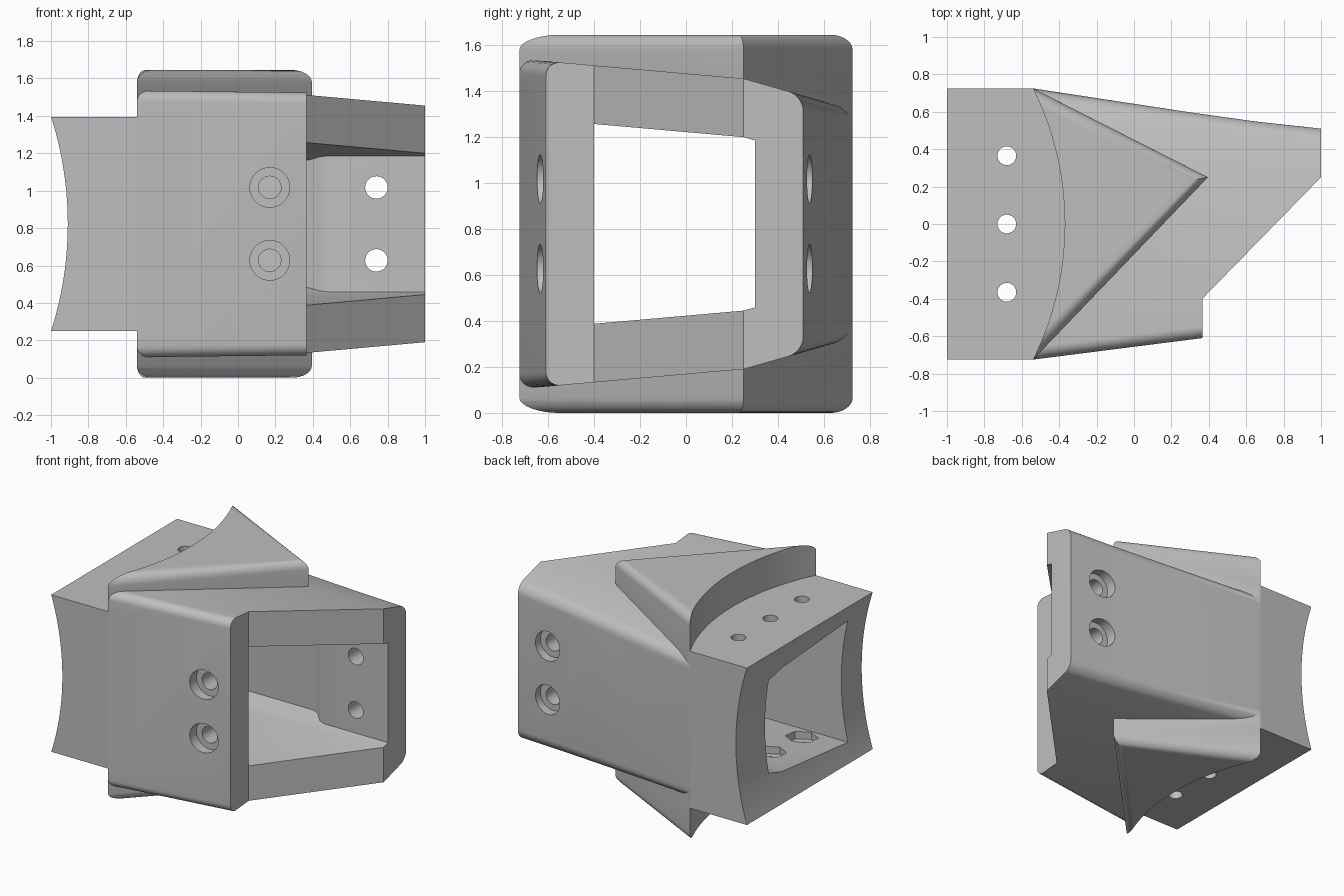
import bpy, bmesh, math
from mathutils import Matrix

if "Cube" in bpy.data.objects:
    bpy.data.objects.remove(bpy.data.objects["Cube"], do_unlink=True)

MID = 0.8225     # height of the mirror plane
WALL = 0.255     # thickness of roof and floor
CREASE = 0.25    # depth where the roof gets steeper


def roof(y):
    """Height of the sleeve roof at depth y."""
    if y < CREASE:
        return 1.455 + 0.088 * (CREASE - y)
    return 1.455 - 0.286 * (y - CREASE)


def add_object(name, bm):
    bmesh.ops.recalc_face_normals(bm, faces=bm.faces)
    mesh = bpy.data.meshes.new(name)
    bm.to_mesh(mesh)
    bm.free()
    obj = bpy.data.objects.new(name, mesh)
    bpy.context.collection.objects.link(obj)
    return obj


def prism(name, plan, top, crease=None, rounded=(), radius=0.0):
    """Plan outline with a roof height rule, mirrored about MID; chosen rim edges rounded."""
    bm = bmesh.new()
    n = len(plan)
    upper = [bm.verts.new((x, y, top(y))) for x, y in plan]
    lower = [bm.verts.new((x, y, 2 * MID - top(y))) for x, y in plan]
    for ring in (upper, lower):
        if crease:
            i, j = crease
            bm.faces.new(ring[i:j + 1])
            bm.faces.new(ring[j:] + ring[:i + 1])
        else:
            bm.faces.new(ring)
    for i in range(n):
        j = (i + 1) % n
        bm.faces.new((upper[i], upper[j], lower[j], lower[i]))
    bmesh.ops.recalc_face_normals(bm, faces=bm.faces)
    rims = [bm.edges.get((ring[i], ring[(i + 1) % n])) for ring in (upper, lower) for i in rounded]
    if rims:
        bmesh.ops.bevel(bm, geom=rims, offset=radius, offset_type='OFFSET', segments=8,
                        profile=0.5, affect='EDGES', clamp_overlap=True)
    return add_object(name, bm)


def rod(name, centre, radius, length, axis='Z', sides=48):
    bm = bmesh.new()
    bmesh.ops.create_cone(bm, cap_ends=True, segments=sides, radius1=radius,
                          radius2=radius, depth=length)
    turn = Matrix.Rotation(math.pi / 2, 4, 'X') if axis == 'Y' else Matrix()
    bmesh.ops.transform(bm, matrix=Matrix.Translation(centre) @ turn, verts=bm.verts)
    return add_object(name, bm)


def combine(target, tool, operation):
    tool.hide_render = True
    mod = target.modifiers.new("join", 'BOOLEAN')
    mod.operation, mod.solver, mod.object = operation, 'EXACT', tool
    bpy.context.view_layer.objects.active = target
    bpy.ops.object.modifier_apply(modifier=mod.name)
    bpy.data.objects.remove(tool, do_unlink=True)


# Tapered sleeve with an oblique open end
sleeve = prism("sleeve_bracket",
               [(-0.54, CREASE), (-0.54, -0.725), (0.365, -0.61), (0.365, -0.4), (1, CREASE),
                (1, 0.51), (0.65, 0.548), (0.3, 0.597), (-0.54, 0.725)],
               roof, crease=(0, 4), rounded=(1, 5, 6, 7), radius=0.065)

# Square collar block
block = prism("collar_block", [(-1, -0.725), (-0.54, -0.725), (-0.54, 0.725), (-1, 0.725)],
              lambda y: 1.395)
combine(sleeve, block, 'UNION')

# Triangular fins above and below
fin = prism("fins", [(-0.54, -0.725), (0.395, 0.25), (-0.54, 0.725)],
            lambda y: 2 * MID, rounded=(0, 1), radius=0.065)
combine(sleeve, fin, 'UNION')

# Curved shoulder in front of each fin
for side in (1, -1):
    cut = rod("shoulder_cut", (-2, 0, MID + side * (0.5725 + 0.5)), 1.63, 1, sides=192)
    combine(sleeve, cut, 'DIFFERENCE')

# Concave collar end
combine(sleeve, rod("end_cut", (-2.79, 0, MID), 1.88, 3, 'Y', 192), 'DIFFERENCE')

# Inner channel with thicker pads behind the side bolts
channel = prism("channel_cut",
                [(-1.2, CREASE), (-1.2, -0.49), (-0.15, -0.49), (-0.03, -0.4), (1.2, -0.4),
                 (1.2, CREASE), (1.2, 0.3), (0.48, 0.3), (0.44, 0.315), (0.38, 0.375),
                 (0.33, 0.39), (-1.2, 0.39)],
                lambda y: roof(y) - WALL, crease=(0, 5))
combine(sleeve, channel, 'DIFFERENCE')

# Vertical bolt holes with hexagonal nut pockets inside
for y in (-0.365, 0, 0.365):
    combine(sleeve, rod("bolt_cut", (-0.68, y, MID), 0.05, 3), 'DIFFERENCE')
    half = roof(y) - WALL - MID + 0.06
    combine(sleeve, rod("nut_cut", (-0.68, y, MID), 0.11, 2 * half, sides=6), 'DIFFERENCE')

# Counterbored side bolt holes: x, wall centre, bore centre
for x, y_hole, y_bore in ((0.17, -0.5, -0.67), (0.74, 0.42, 0.57)):
    for z in (MID - 0.195, MID + 0.195):
        combine(sleeve, rod("screw_cut", (x, y_hole, z), 0.06, 0.4, 'Y'), 'DIFFERENCE')
        combine(sleeve, rod("head_cut", (x, y_bore, z), 0.106, 0.2, 'Y'), 'DIFFERENCE')

# Plain grey finish
grey = bpy.data.materials.new("grey_plastic")
grey.use_nodes = True
colour = (0.52, 0.52, 0.52, 1)
grey.diffuse_color = colour
grey.node_tree.nodes["Principled BSDF"].inputs["Base Color"].default_value = colour
sleeve.data.materials.clear()
sleeve.data.materials.append(grey)
for poly in sleeve.data.polygons:
    poly.material_index = 0

bpy.ops.object.select_all(action='DESELECT')
sleeve.select_set(True)
bpy.context.view_layer.objects.active = sleeve
bpy.ops.object.shade_smooth_by_angle(angle=math.radians(30))
